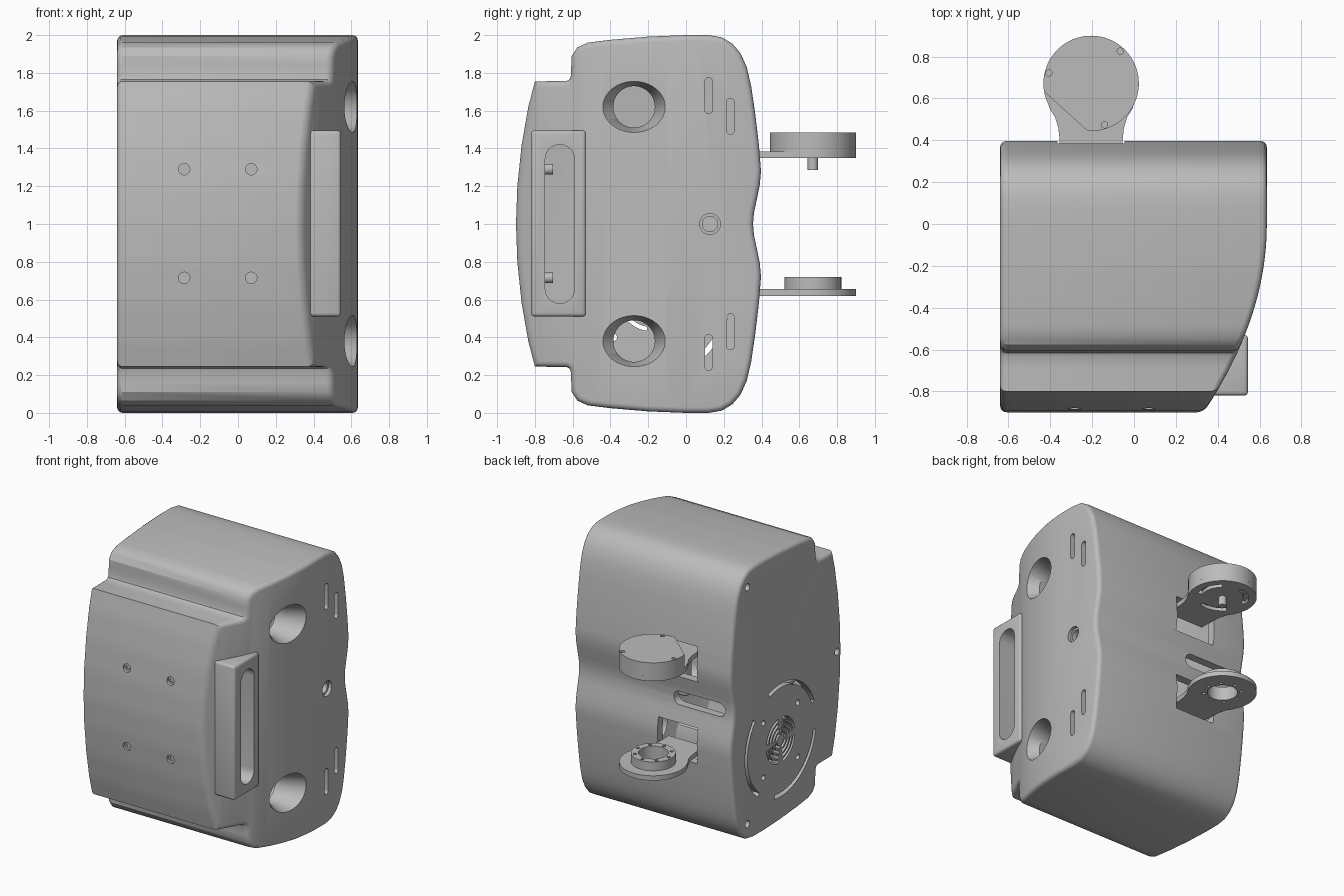
import bpy, bmesh, math
from mathutils import Vector

cube = bpy.data.objects.get("Cube")
if cube:
    bpy.data.objects.remove(cube, do_unlink=True)

grey = bpy.data.materials.new("housing_grey")
grey.use_nodes = True
grey.diffuse_color = (0.5, 0.5, 0.5, 1)
grey.node_tree.nodes["Principled BSDF"].inputs["Base Color"].default_value = (0.5, 0.5, 0.5, 1)


# ---------- helpers ----------
def finish(name, bm, recalc=True):
    if recalc:
        bmesh.ops.recalc_face_normals(bm, faces=bm.faces)
    mesh = bpy.data.meshes.new(name)
    bm.to_mesh(mesh)
    bm.free()
    mesh.materials.append(grey)
    obj = bpy.data.objects.new(name, mesh)
    bpy.context.collection.objects.link(obj)
    return obj


def activate(obj):
    bpy.ops.object.select_all(action='DESELECT')
    obj.select_set(True)
    bpy.context.view_layer.objects.active = obj


def smooth(obj):
    activate(obj)
    bpy.ops.object.shade_smooth_by_angle(angle=math.radians(30))


def place(axis, u, v, w):
    return {'x': (w, u, v), 'y': (u, w, v), 'z': (u, v, w)}[axis]


def prism(bm, pts, axis, lo, hi):
    a = [bm.verts.new(place(axis, u, v, lo)) for u, v in pts]
    b = [bm.verts.new(place(axis, u, v, hi)) for u, v in pts]
    bm.faces.new(a)
    bm.faces.new(b[::-1])
    for i in range(len(pts)):
        j = (i + 1) % len(pts)
        bm.faces.new((a[i], b[i], b[j], a[j]))


def arc(cu, cv, r, a0, a1, n=24):
    angles = [math.radians(a0 + (a1 - a0) * i / n) for i in range(n + 1)]
    return [(cu + r * math.cos(a), cv + r * math.sin(a)) for a in angles]


def circle(cu, cv, r, n=32):
    return arc(cu, cv, r, 0, 360, n)[:-1]


def band(cu, cv, r0, r1, a0, a1):
    return arc(cu, cv, r1, a0, a1) + arc(cu, cv, r0, a0, a1)[::-1]


def stadium(cu, cv, w, h):
    r, d = min(w, h) / 2, abs(h - w) / 2
    if h > w:
        return arc(cu, cv + d, r, 0, 180, 12) + arc(cu, cv - d, r, 180, 360, 12)
    return arc(cu + d, cv, r, -90, 90, 12) + arc(cu - d, cv, r, 90, 270, 12)


def rect(u0, u1, v0, v1):
    return [(u0, v0), (u1, v0), (u1, v1), (u0, v1)]


def cut(obj, cutter, keep=False):
    mod = obj.modifiers.new("cut", 'BOOLEAN')
    mod.operation = 'DIFFERENCE'
    mod.solver = 'EXACT'
    mod.object = cutter
    activate(obj)
    bpy.ops.object.modifier_apply(modifier=mod.name)
    if not keep:
        bpy.data.objects.remove(cutter, do_unlink=True)


# ---------- main housing ----------
half = [(.355, 1), (.36, 1.06), (.375, 1.13), (.391, 1.21), (.397, 1.28), (.386, 1.42),
        (.367, 1.58), (.345, 1.73), (.322, 1.83), (.288, 1.905), (.245, 1.955), (.19, 1.988),
        (.12, 2), (0, 2), (-.2, 1.992), (-.4, 1.975), (-.52, 1.96), (-.575, 1.935),
        (-.605, 1.89), (-.61, 1.785), (-.616, 1.765), (-.632, 1.757), (-.8, 1.755),
        (-.835, 1.62), (-.87, 1.42), (-.893, 1.2), (-.9, 1)]
profile = [Vector(p) for p in half]
profile += [Vector((y, 2 - z)) for y, z in half[-2:0:-1]]


def side_x(y):
    # bowed side wall
    return .635 - .373 * min(y, 0) ** 2


def inset_profile(d):
    n, pts = len(profile), []
    for i, p in enumerate(profile):
        e0 = (p - profile[i - 1]).normalized()
        e1 = (profile[(i + 1) % n] - p).normalized()
        n0, n1 = Vector((-e0.y, e0.x)), Vector((-e1.y, e1.x))
        m = (n0 + n1).normalized()
        pts.append(p + m * d / m.dot(n0))
    out = []
    for i in range(n):
        steps = max(1, math.ceil((profile[(i + 1) % n] - profile[i]).length / .06))
        out += [pts[i].lerp(pts[(i + 1) % n], k / steps) for k in range(steps)]
    return out


def housing(name, wall, r):
    bm = bmesh.new()
    rings = []
    steps = [math.radians(a) for a in (0, 22.5, 45, 67.5, 90)]
    for a in steps:
        pts = inset_profile(wall + r * (1 - math.sin(a)))
        x = -.64 + wall + r * (1 - math.cos(a))
        rings.append([bm.verts.new((x, p.x, p.y)) for p in pts])
    for a in steps[::-1]:
        pts = inset_profile(wall + r * (1 - math.sin(a)))
        drop = wall + r * (1 - math.cos(a))
        rings.append([bm.verts.new((side_x(p.x) - drop, p.x, p.y)) for p in pts])
    n = len(rings[0])
    for a, b in zip(rings, rings[1:]):
        for i in range(n):
            j = (i + 1) % n
            bm.faces.new((a[i], b[i], b[j], a[j]))
    bm.faces.new(rings[0])
    # bowed cap: flat rear part, then strips toward the front
    cap = rings[-1]
    k = max(i for i in range(n // 2) if cap[i].co.y >= 0)
    bm.faces.new(cap[:k + 1] + cap[n - k:])
    for i in range(k, n // 2 - 1):
        bm.faces.new((cap[i], cap[i + 1], cap[n - i - 1], cap[n - i]))
    i = n // 2 - 1
    bm.faces.new((cap[i], cap[i + 1], cap[n - i]))
    return finish(name, bm)


body = housing("main_housing", 0, .03)
cut(body, housing("cavity", .06, .01))

# shallow screw recesses
screws = [(x, z) for x in (-.285, .07) for z in (.715, 1.29)]
bm = bmesh.new()
for x, z in screws:
    prism(bm, circle(x, z, .03), 'y', -1, -.865)
prism(bm, circle(.127, 1, .055), 'x', .61, .7)
for y, z in ((.2, 1.87), (.2, .13), (-.84, 1)):
    prism(bm, circle(y, z, .026), 'x', -.7, -.605)
cut(body, finish("recess_cutter", bm))

# openings through the wall
bm = bmesh.new()
for x, z in screws:
    prism(bm, circle(x, z, .017), 'y', -1, -.8)
prism(bm, circle(.127, 1, .04), 'x', .5, .7)
for s in (-1, 1):
    prism(bm, stadium(.12, 1 + s * .68, .04, .19), 'x', .5, .7)
    prism(bm, stadium(.235, 1 + s * .57, .04, .19), 'x', .5, .7)
    prism(bm, [(-.275 + .165 * u, 1 + s * .62 + .135 * v) for u, v in circle(0, 0, 1, 48)], 'x', .4, .7)
    z = 1 + s * .3
    prism(bm, rect(-.365, -.045, z - .13, z + .13), 'y', .2, .5)
prism(bm, stadium(-.36, 1, .42, .1), 'y', .2, .5)
fan_y, fan_z = -.185, .6
for k in range(3):
    prism(bm, band(fan_y, fan_z, .385, .415, 120 * k - 50, 120 * k + 40), 'x', -.7, -.5)
for r in (.04, .075, .11, .145):
    for k in range(4):
        prism(bm, band(fan_y, fan_z, r, r + .022, 90 * k + 8, 90 * k + 82), 'x', -.7, -.5)
for u in (-.2, .2):
    for v in (-.2, .2):
        prism(bm, circle(fan_y + u, fan_z + v, .02), 'x', -.7, -.5)
cut(body, finish("opening_cutter", bm))

# ---------- side handle ----------
bm = bmesh.new()
prism(bm, rect(-.82, -.53, .51, 1.495), 'x', .37, .545)
handle = finish("side_handle", bm)
bevel = handle.modifiers.new("round", 'BEVEL')
bevel.width, bevel.segments = .018, 3
activate(handle)
bpy.ops.object.modifier_apply(modifier="round")
bm = bmesh.new()
prism(bm, stadium(-.668, 1, .155, .84), 'x', .3, .7)
slot = finish("handle_slot_cutter", bm)
cut(body, slot, keep=True)
cut(handle, slot)
smooth(body)
smooth(handle)

# screw bosses behind the front panel
bm = bmesh.new()
for x, z in screws:
    prism(bm, circle(x, z, .028), 'y', -.86, -.705)
smooth(finish("screw_bosses", bm))

# ---------- funnel sockets on the bowed side ----------
for label, z0 in (("lower", .38), ("upper", 1.62)):
    bm = bmesh.new()
    unit = circle(0, 0, 1, 48)
    rings = [[bm.verts.new((side_x(-.275 + .165 * u), -.275 + .165 * u, z0 + .135 * v)) for u, v in unit]]
    for x in (.5, .42):
        rings.append([bm.verts.new((x, -.275 + .11 * u, z0 + .11 * v)) for u, v in unit])
    for a, b in zip(rings, rings[1:]):
        for i in range(len(unit)):
            j = (i + 1) % len(unit)
            bm.faces.new((a[i], a[j], b[j], b[i]))
    smooth(finish(label + "_socket", bm, recalc=False))

# ---------- rear brackets ----------
cx, cy, R = -.205, .672, .228
neck = [(-.2, .555), (-.172, .51), (-.157, .46), (-.15, .4), (-.15, .28)]
outline = arc(cx, cy, R, -28, 208, 56)
outline += [(cx + u, v) for u, v in neck] + [(cx - u, v) for u, v in neck[::-1]]

bm = bmesh.new()
prism(bm, outline, 'z', 1.35, 1.385)
upper = finish("upper_bracket", bm)
bm = bmesh.new()
for k in range(3):
    prism(bm, band(cx, cy, .14, .175, 120 * k - 20, 120 * k + 50), 'z', 1.3, 1.375)
cut(upper, finish("bracket_slot_cutter", bm))
smooth(upper)

bm = bmesh.new()
prism(bm, arc(cx, cy, R, -94, 190, 64), 'z', 1.385, 1.485)
drum = finish("drum_housing", bm)
bm = bmesh.new()
for a in (48, 166, 288):
    u, v = arc(cx, cy, .208, a, a, 1)[0]
    prism(bm, circle(u, v, .015, 16), 'z', 1.465, 1.5)
cut(drum, finish("drum_screw_cutter", bm))
smooth(drum)

bm = bmesh.new()
prism(bm, circle(cx, cy, .028), 'z', 1.285, 1.36)
smooth(finish("pivot_pin", bm))

bm = bmesh.new()
prism(bm, outline, 'z', .62, .655)
lower = finish("lower_bracket", bm)
bm = bmesh.new()
prism(bm, circle(cx, cy, .15, 48), 'z', .655, .72)
collar = finish("bearing_collar", bm)
bm = bmesh.new()
prism(bm, circle(cx, cy, .1, 48), 'z', .5, .8)
for k in range(8):
    u, v = arc(cx, cy, .125, 45 * k, 45 * k, 1)[0]
    prism(bm, circle(u, v, .012, 12), 'z', .5, .8)
bore = finish("bore_cutter", bm)
cut(lower, bore, keep=True)
cut(collar, bore)
smooth(lower)
smooth(collar)
